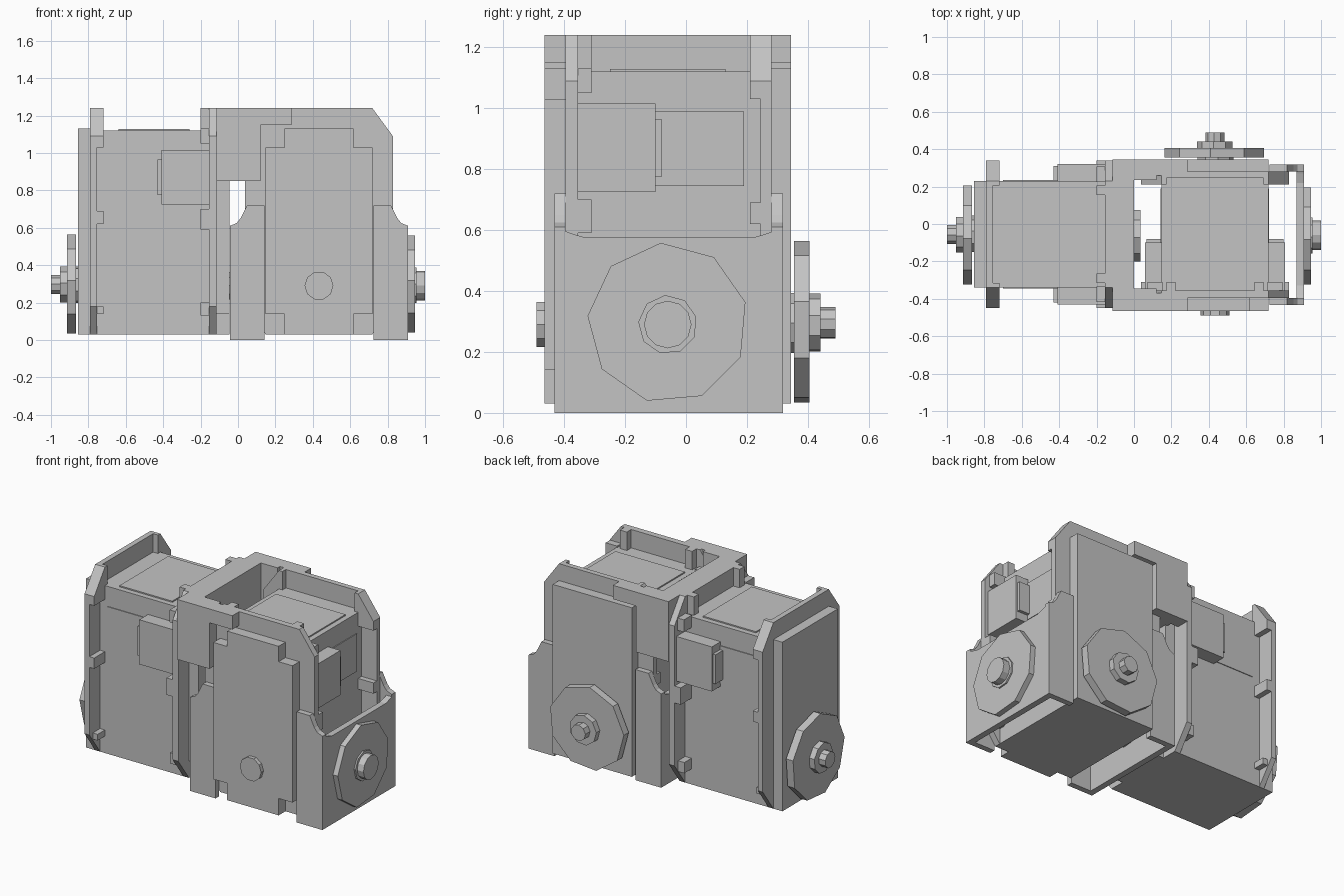
import bpy, bmesh, math
from mathutils import Matrix, Vector

old = bpy.data.objects.get("Cube")
if old:
    bpy.data.objects.remove(old, do_unlink=True)

grey = bpy.data.materials.new("plain grey")
grey.use_nodes = True
grey.diffuse_color = (0.55, 0.55, 0.55, 1)
grey.node_tree.nodes["Principled BSDF"].inputs["Base Color"].default_value = (0.55, 0.55, 0.55, 1)


def prism(name, pts, axis, a, b, mat=Matrix()):
    """Extrude a 2D outline along an axis from a to b.
    Outline pairs: axis x -> (y, z), y -> (x, z), z -> (x, y)."""
    def place(p, d):
        return {"x": (d, p[0], p[1]), "y": (p[0], d, p[1]), "z": (p[0], p[1], d)}[axis]
    bm = bmesh.new()
    base = bm.faces.new([bm.verts.new(place(p, a)) for p in pts])
    ext = bmesh.ops.extrude_face_region(bm, geom=[base])
    verts = [g for g in ext["geom"] if isinstance(g, bmesh.types.BMVert)]
    bmesh.ops.translate(bm, verts=verts, vec=Vector(place((0, 0), b - a)))
    bmesh.ops.transform(bm, matrix=mat, verts=bm.verts)
    bmesh.ops.recalc_face_normals(bm, faces=bm.faces)
    me = bpy.data.meshes.new(name)
    bm.to_mesh(me)
    bm.free()
    me.materials.append(grey)
    ob = bpy.data.objects.new(name, me)
    bpy.context.collection.objects.link(ob)
    return ob


def rect(u0, u1, v0, v1):
    return [(u0, v0), (u1, v0), (u1, v1), (u0, v1)]


def box(name, x0, x1, y0, y1, z0, z1, mat=Matrix()):
    return prism(name, rect(x0, x1, y0, y1), "z", z0, z1, mat)


def ring(u, v, r, n, turn=0.0):
    return [(u + r * math.cos(turn + 2 * math.pi * i / n),
             v + r * math.sin(turn + 2 * math.pi * i / n)) for i in range(n)]


AXLE_Z = 0.295
TURN = math.radians(95)


def motor(tag, mat):
    """One boxy motor, axle along local y, output disc at +y."""
    def b(part, *dims):
        box(f"{tag}_{part}", *dims, mat)

    def p(part, pts, y0, y1):
        prism(f"{tag}_{part}", pts, "y", y0, y1, mat)

    # Body core with a thin raised lid
    b("body", -0.285, 0.285, -0.36, 0.285, 0.03, 1.12)
    b("lid", -0.25, 0.25, -0.25, 0.13, 1.12, 1.128)

    # Flanges with cut corners at both ends
    octagon = [(-0.285, 0.03), (0.285, 0.03), (0.395, 0.18), (0.395, 1.09),
               (0.285, 1.24), (-0.285, 1.24), (-0.395, 1.09), (-0.395, 0.18)]
    p("front_flange", octagon, -0.395, -0.355)
    p("rear_flange", octagon, 0.245, 0.28)

    # Front cover with stepped corners
    p("front_cover", [(-0.185, 0.03), (0.185, 0.03), (0.185, 0.14), (0.285, 0.14),
                      (0.285, 1.03), (0.185, 1.03), (0.185, 1.13), (-0.185, 1.13),
                      (-0.185, 1.03), (-0.285, 1.03), (-0.285, 0.14), (-0.185, 0.14)],
      -0.465, -0.395)
    # Rear cover
    p("rear_cover", rect(-0.285, 0.285, 0.03, 1.13), 0.28, 0.345)

    # Axle: idler stub at the front, output disc and hubs at the rear
    p("idler_stub", ring(0, AXLE_Z - 0.005, 0.077, 10), -0.49, -0.465)
    p("disc_spacer", ring(0, AXLE_Z, 0.10, 9), 0.345, 0.355)
    p("output_disc", ring(0, AXLE_Z, 0.27, 9, TURN), 0.355, 0.405)
    p("output_hub", ring(0, AXLE_Z, 0.097, 9, TURN), 0.405, 0.442)
    p("output_tip", ring(0, AXLE_Z, 0.052, 9, TURN), 0.442, 0.49)

    for s, side in ((1, "left"), (-1, "right")):
        def sx(u0, u1):
            return min(s * u0, s * u1), max(s * u0, s * u1)

        # Cable socket with a shoulder, and the side panel
        b(f"{side}_socket", *sx(0.28, 0.375), -0.36, -0.10, 0.725, 1.015)
        b(f"{side}_socket_step", *sx(0.28, 0.365), -0.10, -0.08, 0.775, 0.965)
        b(f"{side}_panel", *sx(0.28, 0.29), -0.10, 0.19, 0.745, 0.99)

        # Clips along the inside of the flanges
        for i, (z0, z1, out) in enumerate(((0.13, 0.20, 0.358), (0.59, 0.70, 0.395),
                                           (1.05, 1.13, 0.362))):
            b(f"{side}_front_clip_{i}", *sx(0.28, out), -0.355, -0.31, z0, z1)
        for i, (z0, z1, out) in enumerate(((0.14, 0.18, 0.36), (0.62, 0.69, 0.395))):
            b(f"{side}_rear_clip_{i}", *sx(0.28, out), 0.21, 0.245, z0, z1)
        corner = [(s * 0.26, 1.12), (s * 0.285, 1.03), (s * 0.395, 1.03),
                  (s * 0.395, 1.09), (s * 0.285, 1.24), (s * 0.26, 1.24)]
        p(f"{side}_rear_corner", corner, 0.21, 0.245)
        b(f"{side}_top_clip", *sx(0.21, 0.26), -0.355, -0.31, 1.11, 1.24)


# Two matching motors at right angles
motor("tilt_motor", Matrix.Translation((0.433, 0, 0)))
motor("pan_motor", Matrix.Translation((-0.51, -0.055, 0)) @ Matrix.Rotation(math.pi / 2, 4, "Z"))

# Joining frame between the motors
box("joiner_top", -0.115, 0.0, -0.465, 0.345, 1.13, 1.24)
box("joiner_plate", -0.06, 0.0, -0.465, 0.345, 0.85, 1.24)
arm = [(-0.115, 0.85), (0.12, 0.85), (0.12, 1.15), (0.285, 1.15),
       (0.285, 1.24), (-0.115, 1.24)]
prism("joiner_front_arm", arm, "y", -0.465, -0.37)
prism("joiner_rear_arm", arm, "y", 0.26, 0.345)
for name, y0, y1 in (("front", -0.37, -0.345), ("rear", 0.235, 0.26)):
    box(f"joiner_{name}_web", -0.01, 0.12, y0, y1, 0.85, 1.24)

# Bracket: two channel-shaped arms, mirrored about the tilt motor
plate = [(-0.43, 0), (0.318, 0), (0.318, 0.61), (0.27, 0.59), (0.22, 0.575),
         (-0.33, 0.575), (-0.38, 0.59), (-0.43, 0.61)]
flange = [(0.292, 0), (0.477, 0), (0.477, 0.61), (0.44, 0.625), (0.42, 0.65),
          (0.385, 0.72), (0.292, 0.72)]
for s, side in ((1, "left"), (-1, "right")):
    def wx(u):
        return 0.433 + s * u
    prism(f"bracket_{side}_plate", plate, "x", wx(0.437), wx(0.477))
    outline = [(wx(u), z) for u, z in flange]
    prism(f"bracket_{side}_front_flange", outline, "y", -0.432, -0.395)
    prism(f"bracket_{side}_rear_flange", outline, "y", 0.281, 0.318)

# Bracket discs: outer horn with hub, inner hub
prism("bracket_disc", ring(-0.06, AXLE_Z, 0.264, 9, TURN), "x", 0.91, 0.945)
prism("bracket_disc_hub", ring(-0.06, AXLE_Z - 0.005, 0.097, 9, TURN), "x", 0.945, 0.955)
prism("bracket_disc_tip", ring(-0.06, AXLE_Z - 0.005, 0.078, 12), "x", 0.955, 1.0)
prism("bracket_inner_hub", ring(-0.06, AXLE_Z, 0.14, 9, TURN), "x", -0.01, 0.035)
